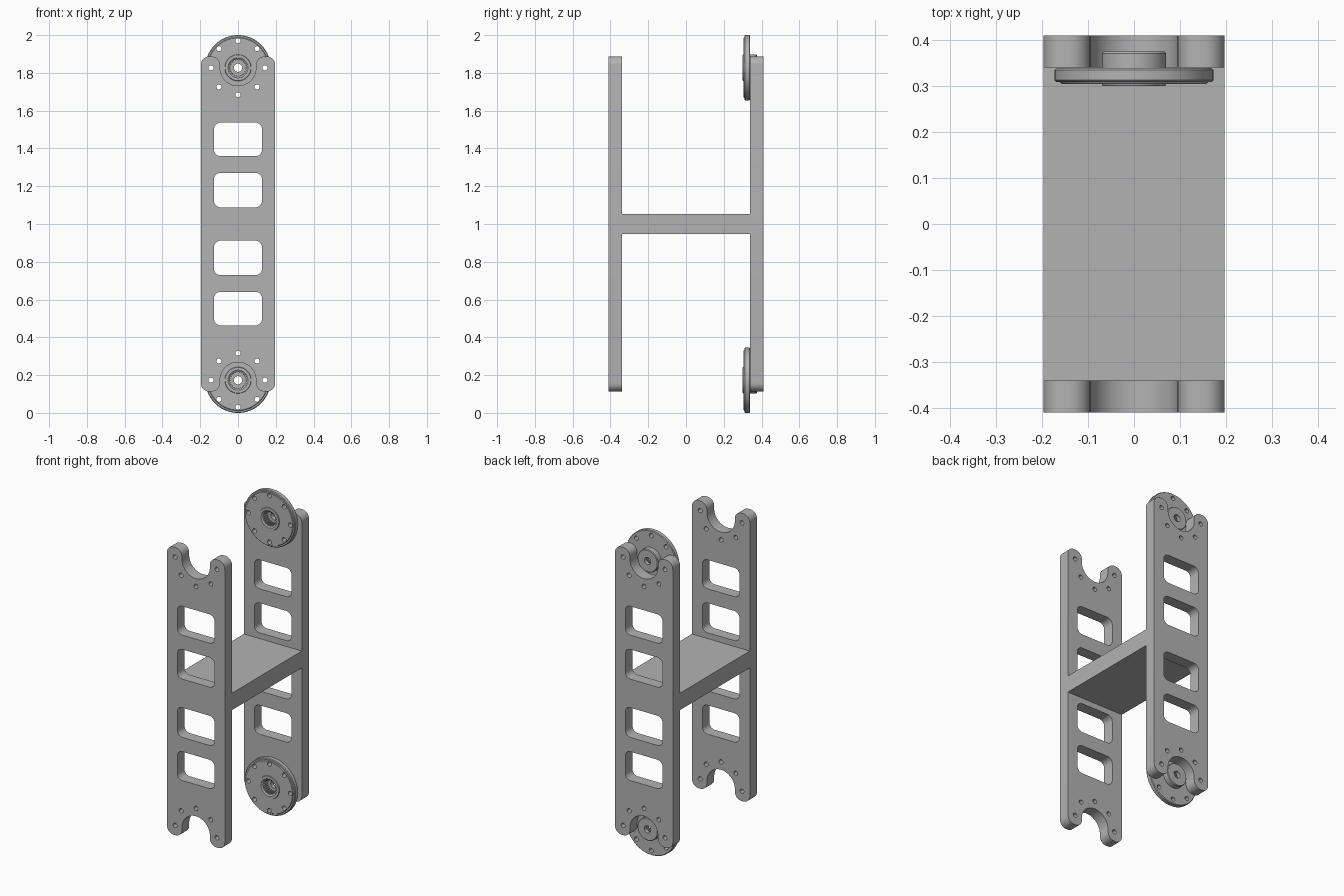
import bpy, bmesh, math
from mathutils import Matrix

cube = bpy.data.objects.get("Cube")
if cube:
    bpy.data.objects.remove(cube)

MID = 1.0          # height of the symmetry plane
HALF_W = 0.197     # half plate width
HALF_H = 0.887     # half plate height
PIVOT = 0.827      # pivot distance from the middle
NOTCH = 0.095      # notch radius
HOLE_RING, HOLE_R = 0.143, 0.0135

grey = bpy.data.materials.new("plain grey")
grey.use_nodes = True
colour = (0.45, 0.45, 0.45, 1)
grey.diffuse_color = colour
grey.node_tree.nodes["Principled BSDF"].inputs["Base Color"].default_value = colour


def arc(cx, cy, r, start, end, steps):
    """Points on an arc, angles in degrees."""
    angles = [math.radians(start + (end - start) * i / steps) for i in range(steps + 1)]
    return [(cx + r * math.cos(a), cy + r * math.sin(a)) for a in angles]


def rounded_rect(hw, low, high, r):
    return (arc(hw - r, high - r, r, 0, 90, 6) + arc(r - hw, high - r, r, 90, 180, 6)
            + arc(r - hw, low + r, r, 180, 270, 6) + arc(hw - r, low + r, r, 270, 360, 6))


def add_object(name, mesh):
    obj = bpy.data.objects.new(name, mesh)
    bpy.context.collection.objects.link(obj)
    return obj


def finish(obj):
    obj.data.materials.clear()
    obj.data.materials.append(grey)
    bpy.ops.object.select_all(action='DESELECT')
    obj.select_set(True)
    bpy.context.view_layer.objects.active = obj
    bpy.ops.object.shade_smooth_by_angle(angle=math.radians(30))


def bake(obj):
    bpy.context.view_layer.update()
    return bpy.data.meshes.new_from_object(
        obj.evaluated_get(bpy.context.evaluated_depsgraph_get()))


def plate_mesh():
    """Notched plate with windows and bolt holes, drawn as a filled profile."""
    f = 0.045
    top = (arc(HALF_W - f, HALF_H - f, f, 0, 90, 8)
           + arc(NOTCH + f, HALF_H - f, f, 90, 180, 8)
           + arc(0, PIVOT, NOTCH, 0, -180, 32)
           + arc(-NOTCH - f, HALF_H - f, f, 0, 90, 8)
           + arc(f - HALF_W, HALF_H - f, f, 90, 180, 8))
    loops = [top + [(-x, -y) for x, y in top]]
    for low, high in ((0.088, 0.271), (0.359, 0.537)):
        loops += [rounded_rect(0.127, low, high, 0.035),
                  rounded_rect(0.127, -high, -low, 0.035)]
    for x, y in arc(0, PIVOT, HOLE_RING, 180, 360, 4):
        for side in (1, -1):
            loops.append(arc(x, side * y, HOLE_R, 0, 360, 16)[:-1])
    curve = bpy.data.curves.new("plate_profile", 'CURVE')
    curve.dimensions, curve.fill_mode, curve.extrude = '2D', 'BOTH', 0.035
    for loop in loops:
        spline = curve.splines.new('POLY')
        spline.points.add(len(loop) - 1)
        for point, (x, y) in zip(spline.points, loop):
            point.co = (x, y, 0, 1)
        spline.use_cyclic_u = True
    helper = add_object("plate_profile", curve)
    mesh = bake(helper)
    bpy.data.objects.remove(helper)
    bm = bmesh.new()
    bm.from_mesh(mesh)
    bmesh.ops.remove_doubles(bm, verts=bm.verts, dist=0.0003)
    bmesh.ops.recalc_face_normals(bm, faces=bm.faces)
    bm.transform(Matrix.Rotation(math.pi / 2, 4, 'X'))
    bm.to_mesh(mesh)
    bm.free()
    return mesh


def horn_mesh():
    """Round disc with hub and toothed bore, turned around the y axis."""
    profile = [(0.022, 0.375), (0.066, 0.375), (0.07, 0.371), (0.07, 0.339),
               (0.169, 0.339), (0.173, 0.335), (0.173, 0.313), (0.169, 0.309),
               (0.161, 0.309), (0.158, 0.305), (0.07, 0.305), (0.068, 0.300),
               (0.053, 0.300), (0.048, 0.304), (0.046, 0.306), (0.046, 0.350),
               (0.022, 0.350)]
    bore = (14, 15)
    count = 96
    bm = bmesh.new()
    rings = []
    for s in range(count):
        a = 2 * math.pi * s / count
        ring = []
        for i, (r, y) in enumerate(profile):
            if i in bore and s % 4 < 2:
                r -= 0.006
            ring.append(bm.verts.new((r * math.cos(a), y, r * math.sin(a))))
        rings.append(ring)
    n = len(profile)
    for s in range(count):
        a, b = rings[s], rings[(s + 1) % count]
        for i in range(n):
            j = (i + 1) % n
            bm.faces.new((a[i], a[j], b[j], b[i]))
    bmesh.ops.recalc_face_normals(bm, faces=bm.faces)
    mesh = bpy.data.meshes.new("horn")
    bm.to_mesh(mesh)
    bm.free()

    # Bolt hole cutter
    bm = bmesh.new()
    for x, z in arc(0, 0, HOLE_RING, 0, 360, 8)[:-1]:
        place = Matrix.Translation((x, 0.32, z)) @ Matrix.Rotation(math.pi / 2, 4, 'X')
        bmesh.ops.create_cone(bm, cap_ends=True, segments=16, radius1=HOLE_R,
                              radius2=HOLE_R, depth=0.1, matrix=place)
    cut_mesh = bpy.data.meshes.new("bolt_cutter")
    bm.to_mesh(cut_mesh)
    bm.free()
    cutter = add_object("bolt_cutter", cut_mesh)
    cutter.hide_render = True
    body = add_object("horn_blank", mesh)
    mod = body.modifiers.new("bolt_holes", 'BOOLEAN')
    mod.operation, mod.solver, mod.object = 'DIFFERENCE', 'EXACT', cutter
    result = bake(body)
    bpy.data.objects.remove(body)
    bpy.data.objects.remove(cutter)
    return result


# Front and back plates
plate = plate_mesh()
for name, y in (("front_plate", -0.375), ("back_plate", 0.375)):
    obj = add_object(name, plate.copy())
    obj.location = (0, y, MID)
    finish(obj)

# Cross bar joining the plates
bm = bmesh.new()
bmesh.ops.create_cube(bm, size=1, matrix=Matrix.Diagonal((2 * HALF_W, 0.68, 0.104, 1)))
bar_mesh = bpy.data.meshes.new("cross_bar")
bm.to_mesh(bar_mesh)
bm.free()
bar = add_object("cross_bar", bar_mesh)
bar.location.z = MID
finish(bar)

# Round discs at the upper and lower pivots
horn = horn_mesh()
for name, side in (("upper_disc", 1), ("lower_disc", -1)):
    obj = add_object(name, horn.copy())
    obj.location.z = MID + side * PIVOT
    finish(obj)
